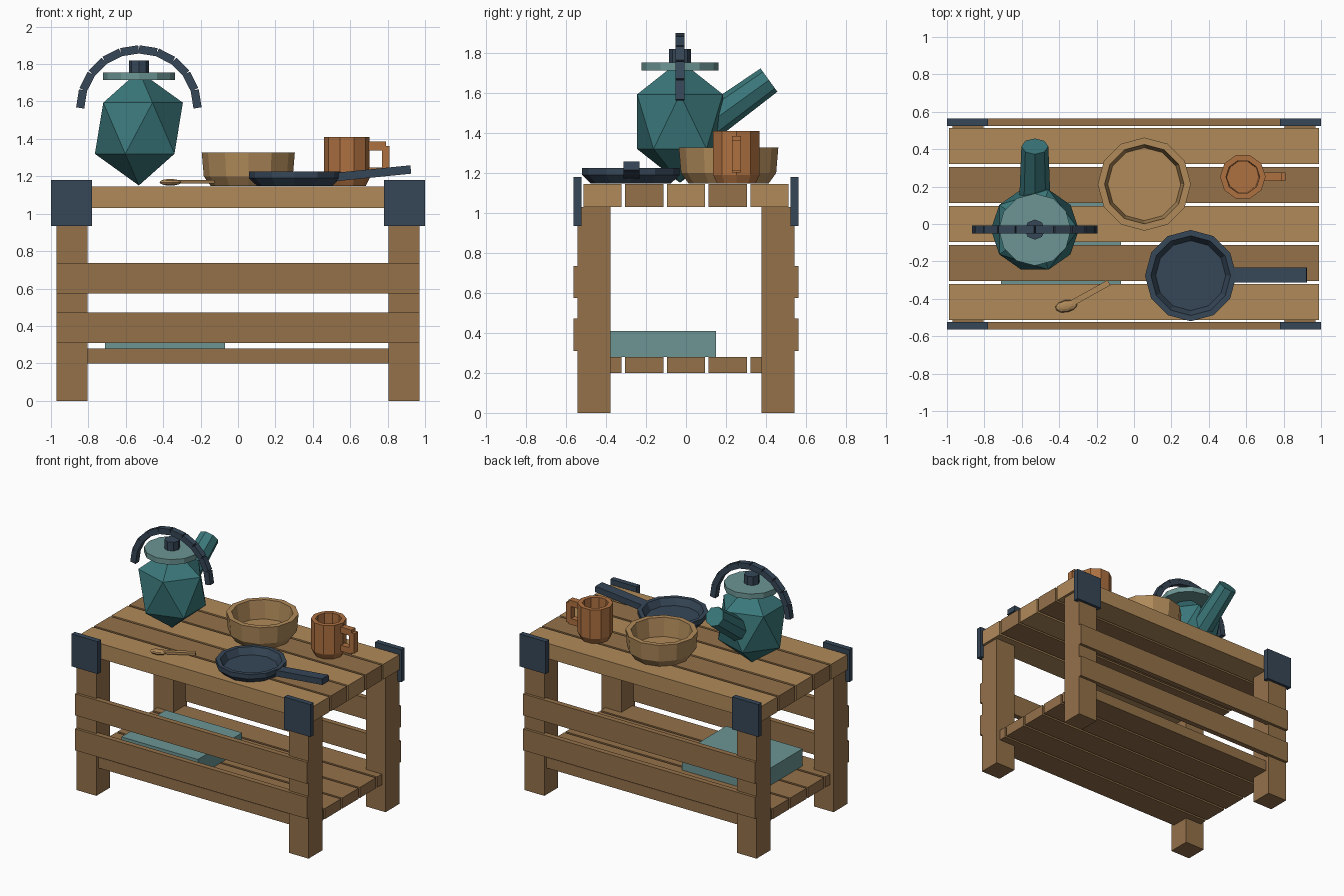
import bpy, bmesh
from math import pi, sin, cos, radians, atan2
from mathutils import Vector, Matrix

if "Cube" in bpy.data.objects:
    bpy.data.objects.remove(bpy.data.objects["Cube"])


def material(name, hex_code):
    rgb = [int(hex_code[i:i + 2], 16) / 255 for i in (0, 2, 4)]
    m = bpy.data.materials.new(name)
    m.diffuse_color = [((c + 0.055) / 1.055) ** 2.4 for c in rgb] + [1]
    m.use_nodes = True
    m.node_tree.nodes["Principled BSDF"].inputs["Base Color"].default_value = m.diffuse_color
    return m


LIGHT = material("light_wood", "B08A5A")
WOOD = material("wood", "94714A")
METAL = material("dark_metal", "364657")
TEAL = material("teal", "3A777A")
PALE = material("pale_teal", "6C9594")
CLAY = material("clay", "AE7141")


def finish(bm, name, mat):
    bmesh.ops.recalc_face_normals(bm, faces=bm.faces)
    me = bpy.data.meshes.new(name)
    bm.to_mesh(me)
    bm.free()
    me.materials.append(mat)
    ob = bpy.data.objects.new(name, me)
    bpy.context.collection.objects.link(ob)
    return ob


def box(name, centre, size, mat, rot=Matrix()):
    bm = bmesh.new()
    m = Matrix.Translation(centre) @ rot @ Matrix.Diagonal((*size, 1))
    bmesh.ops.create_cube(bm, size=1, matrix=m)
    return finish(bm, name, mat)


def lathe(name, profile, sides, mat, xy):
    """Revolve (radius, z) points; open ends are capped flat."""
    bm = bmesh.new()
    rings = [[bm.verts.new((xy[0] + r * cos(2 * pi * i / sides),
                            xy[1] + r * sin(2 * pi * i / sides), z))
              for i in range(sides)] for r, z in profile]
    for a, b in zip(rings, rings[1:]):
        for i in range(sides):
            j = (i + 1) % sides
            bm.faces.new((a[i], a[j], b[j], b[i]))
    bm.faces.new(rings[0])
    bm.faces.new(rings[-1])
    return finish(bm, name, mat)


# Table top and lower shelf planks
for i in range(5):
    y = (i - 2) * 0.209
    box(f"top_plank_{i + 1}", (0, y, 1.0875), (1.98, 0.192, 0.115), WOOD if i % 2 else LIGHT)
    box(f"shelf_plank_{i + 1}", (0, y, 0.24), (1.88, 0.192, 0.08), WOOD)

# Legs, corner plates and long rails, front and back
for sy, side in ((-1, "front"), (1, "back")):
    for sx, hand in ((-1, "left"), (1, "right")):
        box(f"{side}_{hand}_leg", (sx * 0.888, sy * 0.46, 0.515), (0.165, 0.165, 1.03), WOOD)
        box(f"{side}_{hand}_corner_plate", (sx * 0.89, sy * 0.543, 1.058), (0.22, 0.04, 0.245), METAL)
    for z, level in ((0.39, "lower"), (0.655, "upper")):
        box(f"{side}_{level}_rail", (0, sy * 0.543, z), (1.94, 0.04, 0.162), WOOD)

# Box on the shelf
box("storage_box", (-0.39, -0.115, 0.345), (0.64, 0.53, 0.13), PALE)

# Kettle body, lid and knob
KX, KY = -0.53, -0.03
bm = bmesh.new()
bmesh.ops.create_icosphere(bm, subdivisions=1, radius=1, matrix=Matrix.Translation((KX, KY, 1.457))
                           @ Matrix.Diagonal((0.263, 0.252, 0.306, 1)))
finish(bm, "kettle_body", TEAL)
lathe("kettle_lid", [(0.193, 1.714), (0.193, 1.754)], 12, PALE, (KX, KY))
lathe("kettle_knob", [(0.054, 1.75), (0.054, 1.82)], 8, METAL, (KX, KY))

# Kettle spout
base, tip = Vector((KX, 0.09, 1.43)), Vector((KX, 0.415, 1.665))
axis = tip - base
bm = bmesh.new()
bmesh.ops.create_cone(bm, cap_ends=True, segments=8, radius1=0.085, radius2=0.072, depth=axis.length,
                      matrix=Matrix.Translation((base + tip) / 2)
                      @ axis.to_track_quat('Z', 'Y').to_matrix().to_4x4())
finish(bm, "kettle_spout", TEAL)

# Kettle handle: straight segments along a half circle
N, R = 10, 0.31
for i in range(N):
    a = pi * (i + 0.5) / N
    box(f"kettle_handle_{i + 1}", (KX + R * cos(a), KY, 1.565 + R * sin(a)),
        (0.044, 0.044, 2 * R * sin(pi / N / 2)), METAL, Matrix.Rotation(-a, 4, 'Y'))

# Bowl
lathe("bowl", [(0.2, 1.147), (0.238, 1.2), (0.249, 1.328), (0.212, 1.328), (0.195, 1.19)],
      12, LIGHT, (0.055, 0.213))

# Frying pan and its raised handle
lathe("pan", [(0.2, 1.147), (0.244, 1.19), (0.244, 1.225), (0.213, 1.225), (0.187, 1.175)],
      12, METAL, (0.303, -0.276))
box("pan_handle", (0.72, -0.273, 1.216), (0.41, 0.08, 0.045), METAL,
    Matrix.Rotation(-atan2(0.04, 0.4), 4, 'Y'))

# Mug with a squared handle
lathe("mug", [(0.1, 1.147), (0.122, 1.19), (0.122, 1.41), (0.09, 1.41), (0.085, 1.18)],
      10, CLAY, (0.582, 0.252))
for name, x, z, w, h in (("top", 0.74, 1.362, 0.1, 0.046), ("grip", 0.79, 1.288, 0.042, 0.15),
                         ("bottom", 0.74, 1.225, 0.1, 0.046)):
    box(f"mug_handle_{name}", (x, 0.252, z), (w, 0.046, h), CLAY)

# Wooden spoon
bm = bmesh.new()
bmesh.ops.create_uvsphere(bm, u_segments=10, v_segments=6, radius=1,
                          matrix=Matrix.Translation((-0.362, -0.439, 1.168))
                          @ Matrix.Rotation(radians(12), 4, 'Z') @ Matrix.Diagonal((0.06, 0.033, 0.018, 1)))
finish(bm, "spoon_bowl", LIGHT)
box("spoon_handle", (-0.243, -0.374, 1.17), (0.25, 0.032, 0.018), LIGHT, Matrix.Rotation(radians(29), 4, 'Z'))
